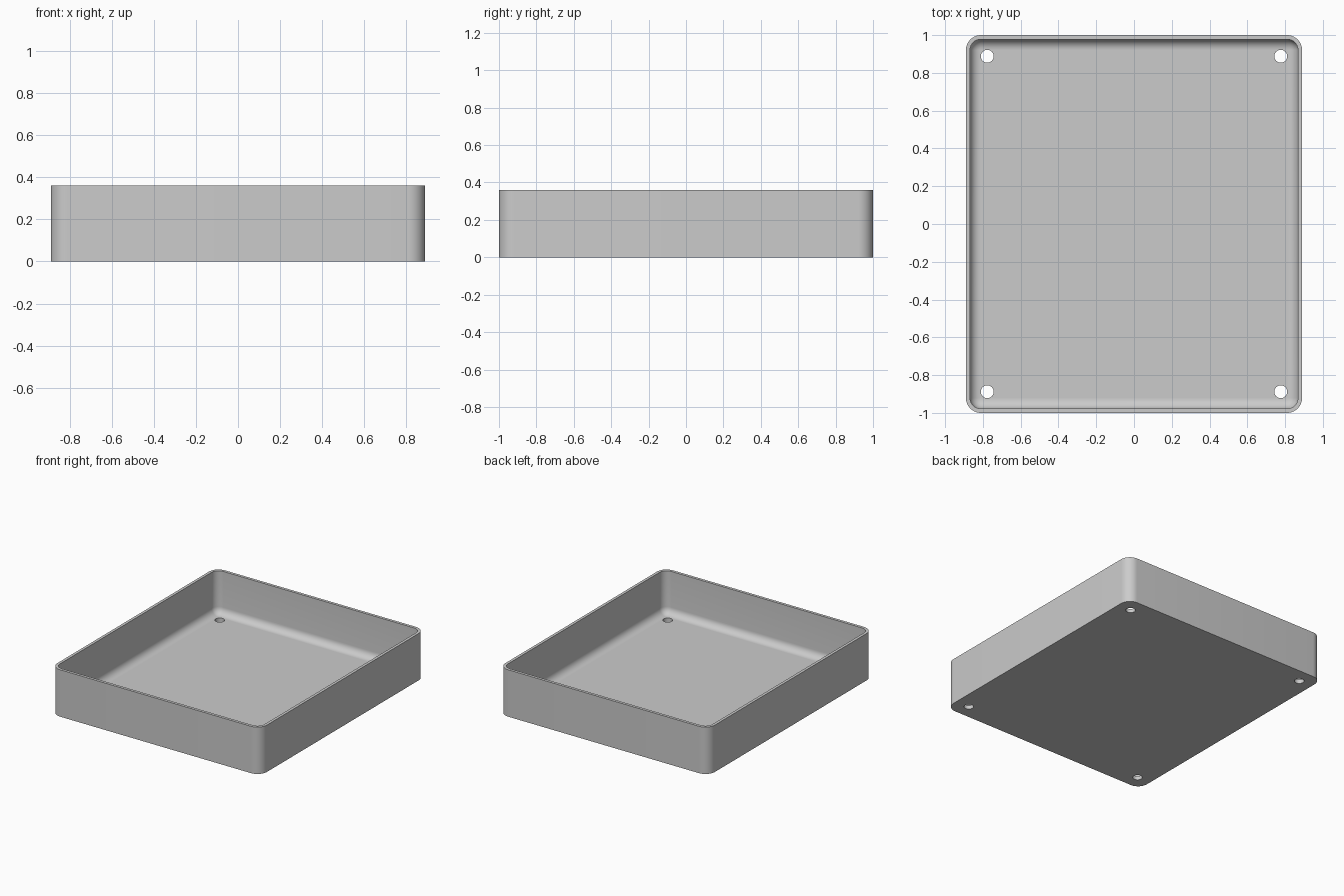
import bpy, bmesh
from math import sin, cos, pi

cube = bpy.data.objects.get("Cube")
if cube:
    bpy.data.objects.remove(cube, do_unlink=True)

HALF_X, HALF_Y, HEIGHT = 0.89, 1.0, 0.36
CORNER, WALL, FLOOR, FILLET = 0.08, 0.022, 0.03, 0.055
CORNER_STEPS, FILLET_STEPS = 10, 8

grey = bpy.data.materials.new("plain grey")
grey.use_nodes = True
grey.diffuse_color = (0.6, 0.6, 0.6, 1)
grey.node_tree.nodes["Principled BSDF"].inputs["Base Color"].default_value = (0.6, 0.6, 0.6, 1)


def rounded_loop(bm, inset, z):
    """Ring of vertices around a rounded rectangle."""
    r = CORNER - inset
    ring = []
    for i, (sx, sy) in enumerate([(1, 1), (-1, 1), (-1, -1), (1, -1)]):
        for k in range(CORNER_STEPS + 1):
            a = (i + k / CORNER_STEPS) * pi / 2
            ring.append(bm.verts.new((sx * (HALF_X - CORNER) + r * cos(a),
                                      sy * (HALF_Y - CORNER) + r * sin(a), z)))
    return ring


# Section of the tray: outer wall, rim, inner wall, floor fillet
section = [(0, 0), (0, HEIGHT), (WALL, HEIGHT)]
for k in range(FILLET_STEPS + 1):
    a = k / FILLET_STEPS * pi / 2
    section.append((WALL + FILLET * (1 - cos(a)), FLOOR + FILLET * (1 - sin(a))))

bm = bmesh.new()
rings = [rounded_loop(bm, d, z) for d, z in section]
for low, high in zip(rings, rings[1:]):
    n = len(low)
    for j in range(n):
        bm.faces.new((low[j], low[(j + 1) % n], high[(j + 1) % n], high[j]))
bm.faces.new(list(reversed(rings[0])))
bm.faces.new(rings[-1])
mesh = bpy.data.meshes.new("tray")
bm.to_mesh(mesh)
bm.free()
tray = bpy.data.objects.new("tray", mesh)
bpy.context.collection.objects.link(tray)
mesh.materials.append(grey)

# Screw holes in the four corners of the floor
cutters = []
for sx in (-1, 1):
    for sy in (-1, 1):
        bpy.ops.mesh.primitive_cylinder_add(vertices=32, radius=0.034, depth=0.3,
                                            location=(sx * 0.777, sy * 0.888, 0))
        cutter = bpy.context.object
        cutter.name = "hole_cutter"
        cutter.hide_render = True
        cutter.data.materials.append(grey)
        hole = tray.modifiers.new("screw_hole", "BOOLEAN")
        hole.operation = "DIFFERENCE"
        hole.solver = "EXACT"
        hole.object = cutter
        cutters.append(cutter)

bpy.ops.object.select_all(action="DESELECT")
tray.select_set(True)
bpy.context.view_layer.objects.active = tray
for name in [m.name for m in tray.modifiers]:
    bpy.ops.object.modifier_apply(modifier=name)
for cutter in cutters:
    bpy.data.objects.remove(cutter, do_unlink=True)
bpy.ops.object.shade_smooth_by_angle(angle=pi / 6)
